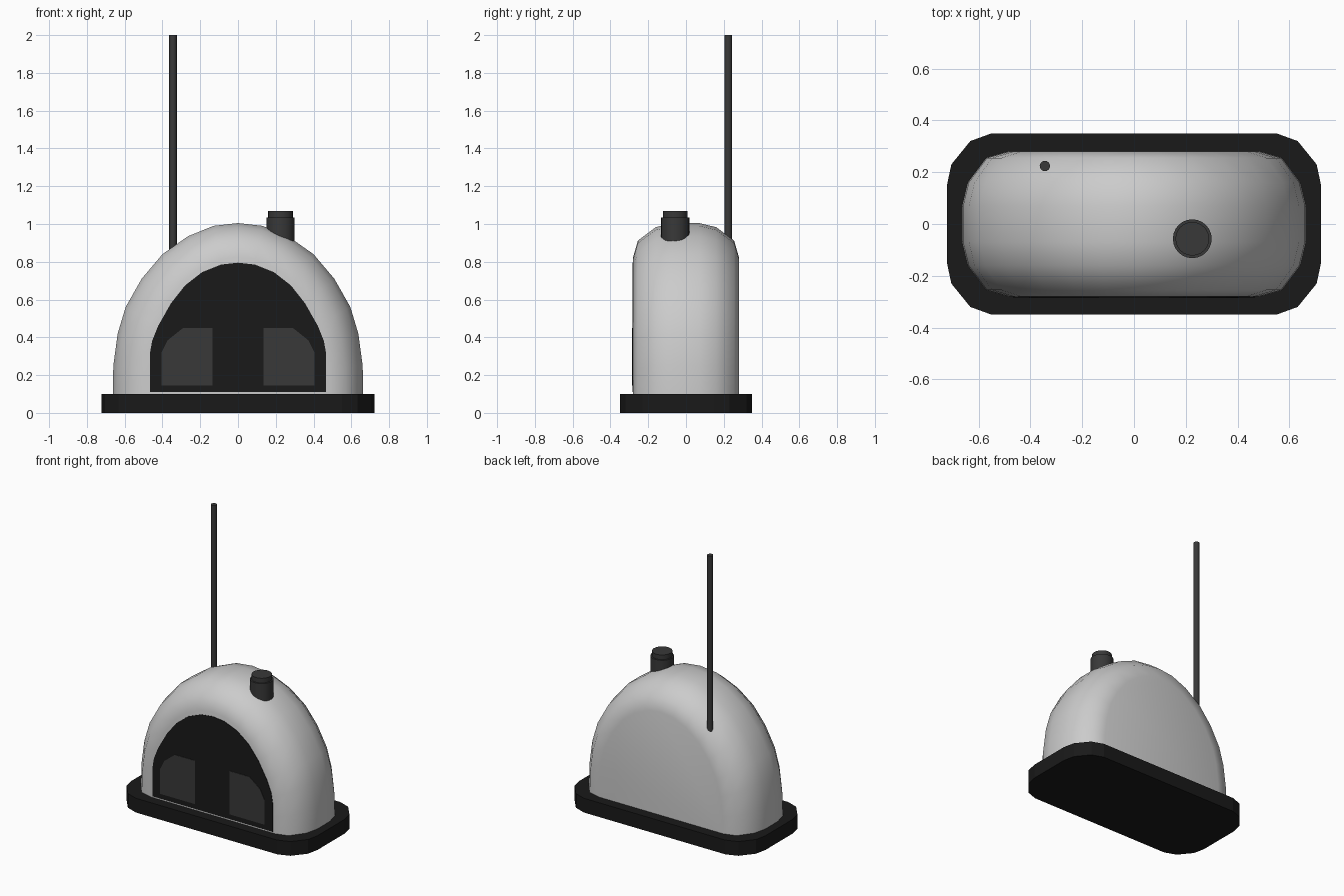
import bpy, bmesh, math

if "Cube" in bpy.data.objects:
    bpy.data.objects.remove(bpy.data.objects["Cube"])


def material(name, v):
    m = bpy.data.materials.new(name)
    m.diffuse_color = (v, v, v, 1)
    m.use_nodes = True
    m.node_tree.nodes["Principled BSDF"].inputs["Base Color"].default_value = m.diffuse_color
    return m


BLACK = material("black", 0.01)
DARK = material("dark_grey", 0.04)


def loft(name, rings, mat=None, smooth=None):
    """Skin a list of equal-length point loops and cap both ends."""
    bm = bmesh.new()
    loops = [[bm.verts.new(p) for p in r] for r in rings]
    n = len(loops[0])
    for a, b in zip(loops, loops[1:]):
        for i in range(n):
            j = (i + 1) % n
            bm.faces.new((a[i], a[j], b[j], b[i]))
    bm.faces.new(loops[0])
    bm.faces.new(loops[-1])
    bmesh.ops.recalc_face_normals(bm, faces=bm.faces)
    me = bpy.data.meshes.new(name)
    bm.to_mesh(me)
    bm.free()
    ob = bpy.data.objects.new(name, me)
    bpy.context.collection.objects.link(ob)
    if mat:
        me.materials.append(mat)
    if smooth:
        bpy.ops.object.select_all(action='DESELECT')
        ob.select_set(True)
        bpy.context.view_layer.objects.active = ob
        bpy.ops.object.shade_smooth_by_angle(angle=math.radians(smooth))
    return ob


def mirrored(half):
    """Right half profile, bottom to top centre, completed on the left."""
    return half + [(-x, z) for x, z in reversed(half) if x > 0]


def plate(name, profile, y0, y1, mat):
    return loft(name, [[(x, y, z) for x, z in profile] for y in (y0, y1)], mat)


def rod(name, x, y, steps, sides, mat):
    """Upright stepped cylinder from (radius, z) pairs."""
    angles = [2 * math.pi * i / sides for i in range(sides)]
    return loft(name, [[(x + r * math.cos(a), y + r * math.sin(a), z) for a in angles]
                       for r, z in steps], mat, 35)


# Base slab with chamfer-rounded corners
q = [(0.722, 0.15), (0.705, 0.23), (0.632, 0.32), (0.55, 0.35)]
outline = q + [(-x, y) for x, y in reversed(q)]
outline += [(-x, -y) for x, y in outline]
loft("base", [[(x, y, z) for x, y in outline] for z in (0, 0.1)], BLACK)

# Dome body: arch profile with rounded front and back rims
arch = mirrored([(0.663, 0.09), (0.66, 0.25), (0.637, 0.42), (0.595, 0.56), (0.51, 0.71),
                 (0.40, 0.84), (0.265, 0.935), (0.13, 0.99), (0, 1.005)])
rim = [(0.28, 0.18), (0.255, 0.093), (0.16, 0.022), (0.07, 0)]
rim = [(-y, d) for y, d in rim] + rim[::-1]
loft("body", [[(x * (1 - d / 0.663), y, 0.09 + (z - 0.09) * (1 - d / 0.915))
               for x, z in arch] for y, d in rim], None, 40)

# Front arched panel
panel = mirrored([(0.467, 0.11), (0.467, 0.31), (0.455, 0.38), (0.423, 0.46), (0.355, 0.58),
                  (0.28, 0.675), (0.19, 0.745), (0.09, 0.785), (0, 0.795)])
plate("front_panel", panel, -0.27, -0.283, BLACK)

# Two windows
win = [(0.135, 0.145), (0.405, 0.145), (0.405, 0.32), (0.372, 0.385), (0.29, 0.45), (0.135, 0.45)]
for side, s in (("left", -1), ("right", 1)):
    plate("window_" + side, [(s * x, z) for x, z in win], -0.275, -0.286, DARK)

# Chimney with a stepped cap, and the tall antenna
rod("chimney", 0.225, -0.057, [(0.075, 0.86), (0.075, 1.035), (0.065, 1.035), (0.065, 1.068)], 24, DARK)
rod("antenna", -0.344, 0.224, [(0.02, 0.7), (0.02, 2.0)], 16, DARK)
